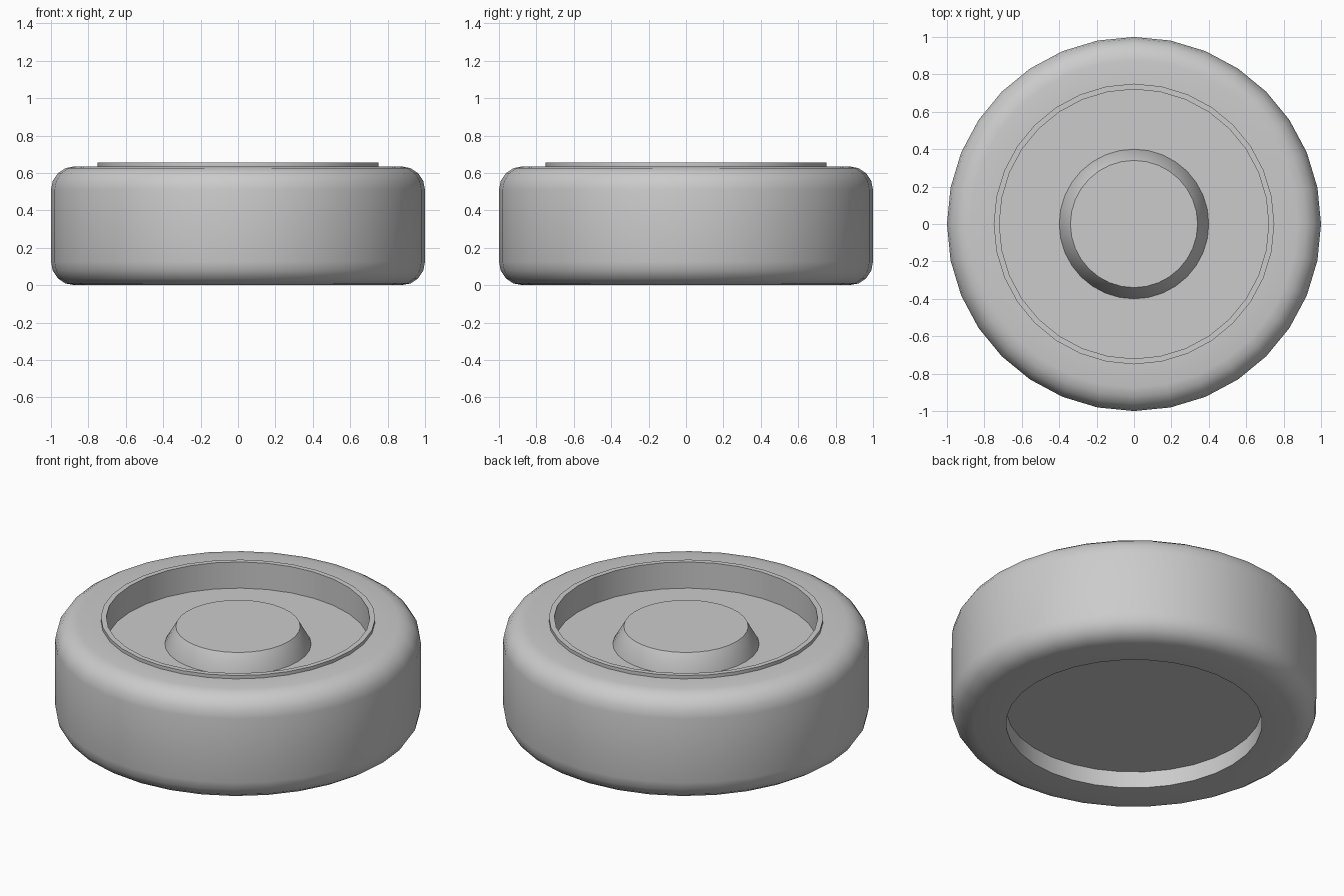
import bpy, bmesh, math

if "Cube" in bpy.data.objects:
    bpy.data.objects.remove(bpy.data.objects["Cube"])

SEG = 32


def lathe(name, profile, smooth_angle=None):
    """Spin an (r, z) profile around z; r = 0 points become poles."""
    bm = bmesh.new()
    vs = [bm.verts.new((r, 0, z)) for r, z in profile]
    es = [bm.edges.new(p) for p in zip(vs, vs[1:])]
    bmesh.ops.spin(bm, geom=vs + es, cent=(0, 0, 0), axis=(0, 0, 1),
                   angle=2 * math.pi, steps=SEG, use_duplicate=False)
    bmesh.ops.remove_doubles(bm, verts=bm.verts, dist=1e-4)
    bmesh.ops.recalc_face_normals(bm, faces=bm.faces)
    me = bpy.data.meshes.new(name)
    bm.to_mesh(me)
    bm.free()
    ob = bpy.data.objects.new(name, me)
    bpy.context.collection.objects.link(ob)
    if smooth_angle:
        bpy.ops.object.select_all(action='DESELECT')
        ob.select_set(True)
        bpy.context.view_layer.objects.active = ob
        bpy.ops.object.shade_smooth_by_angle(angle=math.radians(smooth_angle))
    return ob


def corner(cr, cz, rad, start, steps=4):
    """Quarter-round profile points, counter-clockwise from start degrees."""
    return [(cr + rad * math.cos(a), cz + rad * math.sin(a))
            for a in (math.radians(start + 90 * i / steps) for i in range(steps + 1))]


# Tyre with rounded shoulders and a hole through the middle
TOP, R = 0.635, 0.125
tyre = ([(0.70, 0)] + corner(1 - R, R, R, -90) + corner(1 - R, TOP - R, R, 0)
        + [(0.73, TOP), (0.73, 0.30), (0.70, 0.30), (0.70, 0)])
lathe("tyre", tyre, 40)

# Rim dish: raised lip, recessed face, closed back plate
lathe("rim", [(0, 0.10), (0.71, 0.10), (0.71, 0.40), (0.75, 0.60), (0.75, 0.655),
              (0.72, 0.655), (0.72, 0.497), (0, 0.497)], 30)

# Tapered hub cap in the dish
lathe("hub", [(0, 0.49), (0.40, 0.49), (0.40, 0.497), (0.34, 0.603), (0, 0.603)], 30)
